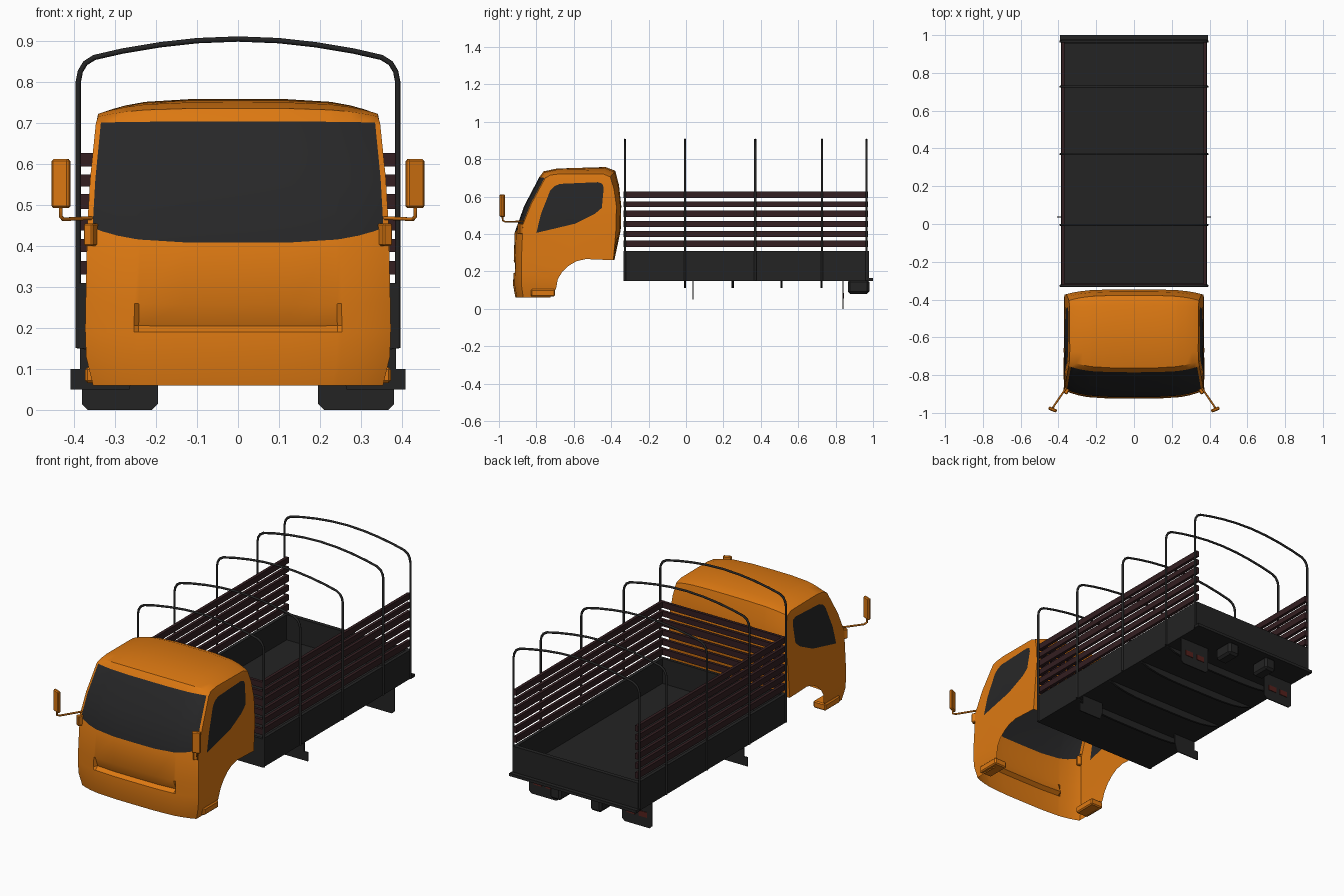
import bpy, bmesh, math

if "Cube" in bpy.data.objects:
    bpy.data.objects.remove(bpy.data.objects["Cube"])

def mat(name, rgb):
    m = bpy.data.materials.new(name)
    m.diffuse_color = (*rgb, 1)
    m.use_nodes = True
    m.node_tree.nodes["Principled BSDF"].inputs["Base Color"].default_value = m.diffuse_color
    return m

ORANGE = mat("orange_paint", (0.72, 0.19, 0.006))
BLACK = mat("black_metal", (0.017, 0.017, 0.017))
GLASS = mat("dark_glass", (0.02, 0.02, 0.021))
SLAT = mat("dark_maroon_wood", (0.033, 0.013, 0.015))
RED = mat("dull_red", (0.09, 0.015, 0.012))

def finish(name, bm, mats):
    me = bpy.data.meshes.new(name)
    bm.to_mesh(me)
    bm.free()
    for m in mats:
        me.materials.append(m)
    ob = bpy.data.objects.new(name, me)
    bpy.context.collection.objects.link(ob)
    return ob

def box(name, x, y, z, m, rot=0.0, bevel=0.0):
    """Box from (min, max) pairs on each axis."""
    bm = bmesh.new()
    bmesh.ops.create_cube(bm, size=1)
    for v in bm.verts:
        v.co = [v.co[i] * (r[1] - r[0]) for i, r in enumerate((x, y, z))]
    if bevel:
        bmesh.ops.bevel(bm, geom=bm.edges[:], offset=bevel, segments=1, affect='EDGES')
    ob = finish(name, bm, [m])
    ob.location = [(r[0] + r[1]) / 2 for r in (x, y, z)]
    ob.rotation_euler.z = rot
    return ob

def plate(name, pts, y, thick, m):
    """Outline in x,z extruded along y."""
    bm = bmesh.new()
    f = bm.faces.new([bm.verts.new((px, y - thick / 2, pz)) for px, pz in pts])
    r = bmesh.ops.extrude_face_region(bm, geom=[f])
    bmesh.ops.translate(bm, vec=(0, thick, 0),
                        verts=[e for e in r['geom'] if isinstance(e, bmesh.types.BMVert)])
    bmesh.ops.recalc_face_normals(bm, faces=bm.faces[:])
    return finish(name, bm, [m])

def tube(name, pts, radius, m):
    cu = bpy.data.curves.new(name, 'CURVE')
    cu.dimensions = '3D'
    cu.bevel_depth = radius
    cu.bevel_resolution = 1
    cu.use_fill_caps = True
    sp = cu.splines.new('POLY')
    sp.points.add(len(pts) - 1)
    for p, c in zip(sp.points, pts):
        p.co = (*c, 1)
    cu.materials.append(m)
    ob = bpy.data.objects.new(name, cu)
    bpy.context.collection.objects.link(ob)
    bpy.ops.object.select_all(action='DESELECT')
    bpy.context.view_layer.objects.active = ob
    ob.select_set(True)
    bpy.ops.object.convert(target='MESH')

# Cab shell rows: centre y, z then edge x, y, z, from front bottom over the roof to the back
ROWS = [
    (-.912, .060, .353, -.870, .060), (-.925, .130, .370, -.880, .130),
    (-.922, .190, .372, -.880, .190), (-.922, .205, .372, -.880, .210),
    (-.921, .258, .371, -.880, .265), (-.916, .408, .367, -.872, .450),
    (-.865, .550, .360, -.825, .565), (-.785, .703, .346, -.752, .700),
    (-.762, .735, .341, -.725, .715), (-.690, .750, .340, -.670, .722),
    (-.430, .758, .341, -.440, .720), (-.378, .738, .344, -.405, .705),
    (-.358, .660, .352, -.385, .640), (-.346, .550, .360, -.372, .550),
    (-.349, .420, .368, -.375, .420), (-.383, .260, .370, -.388, .260),
]
HALF = [0, .35, .65, .68, .80, .90, .965, 1]
US = [-u for u in HALF[:0:-1]] + HALF
ARCH = [(-.535, .266), (-.585, .255), (-.625, .232), (-.66, .20), (-.685, .16),
        (-.695, .108), (-.727, .06)]
WINDOW = [(-.80, .406), (-.775, .508), (-.727, .63), (-.705, .655), (-.674, .668), (-.47, .677),
          (-.447, .668), (-.44, .645), (-.45, .54), (-.487, .508), (-.594, .455)]

def side_x(z):
    tab = [(.06, .353), (.13, .37), (.2, .372), (.45, .367), (.565, .36), (.70, .346)]
    for (a, xa), (b, xb) in zip(tab, tab[1:]):
        if z <= b:
            return xa + (xb - xa) * (z - a) / (b - a)
    return tab[-1][1]

bm = bmesh.new()
grid = []
for i, (yc, zc, xe, ye, ze) in enumerate(ROWS):
    row = []
    for u in US:
        k = abs(u) ** 4
        dent = 0.022 if i == 3 and abs(u) < .66 else 0   # front intake groove
        row.append(bm.verts.new((xe * u, yc + (ye - yc) * k + dent, zc + (ze - zc) * k)))
    grid.append(row)
for i in range(len(ROWS) - 1):
    for j in range(len(US) - 1):
        f = bm.faces.new((grid[i][j], grid[i][j + 1], grid[i + 1][j + 1], grid[i + 1][j]))
        if i in (5, 6) and max(abs(US[j]), abs(US[j + 1])) < .97:
            f.material_index = 1                          # windscreen
# Cab sides with wheel arch and door window
for s, col in ((-1, 0), (1, -1)):
    outer = [r[col] for r in grid] + [bm.verts.new((s * side_x(z), y, z)) for y, z in ARCH]
    inner = [bm.verts.new((s * side_x(z), y, z)) for y, z in WINDOW]
    edges = []
    for loop in (outer, inner):
        for a, b in zip(loop, loop[1:] + loop[:1]):
            edges.append(bm.edges.get((a, b)) or bm.edges.new((a, b)))
    bmesh.ops.triangle_fill(bm, use_beauty=True, edges=edges, normal=(s, 0, 0))
    bm.faces.new(inner).material_index = 1
bmesh.ops.recalc_face_normals(bm, faces=bm.faces[:])
cab = finish("cab_shell", bm, [ORANGE, GLASS])
bpy.context.view_layer.objects.active = cab
cab.select_set(True)
bpy.ops.object.shade_smooth_by_angle(angle=math.radians(25))

def span(s, a, b):
    return tuple(sorted((s * a, s * b)))

# Paired parts: mirrors, steps, bed sides, slats, flaps, chassis ends
SLATS = [(.33, .364), (.385, .417), (.438, .47), (.49, .527), (.545, .574), (.593, .626)]
for s, n in ((1, "right"), (-1, "left")):
    box(f"mirror_{n}", span(s, .408, .454), (-.991, -.973), (.492, .612), ORANGE, s * .4, .005)
    tube(f"mirror_arm_{n}", [(s * .355, -.862, .468), (s * .425, -.965, .465),
                             (s * .432, -.980, .472), (s * .432, -.981, .50)], .005, ORANGE)
    box(f"mirror_bracket_{n}", span(s, .345, .37), (-.90, -.865), (.40, .455), ORANGE, s * .5, .004)
    box(f"cab_step_{n}", span(s, .295, .372), (-.83, -.70), (.066, .105), ORANGE, 0, .006)
    box(f"bed_side_{n}", span(s, .368, .387), (-.333, .973), (.155, .31), BLACK)
    for i, z in enumerate(SLATS):
        box(f"side_slat_{n}_{i}", span(s, .367, .384), (-.333, .972), z, SLAT)
    plate(f"front_flap_{n}", [(s * a, b) for a, b in
          [(.25, .155), (.25, .10), (.265, .05), (.408, .05), (.408, .10), (.385, .10), (.385, .155)]],
          .037, .006, BLACK)
    plate(f"rear_mudflap_{n}", [(s * a, b) for a, b in
          [(.195, .155), (.195, .015), (.21, 0), (.365, 0), (.38, .015), (.38, .155)]],
          .84, .006, BLACK)
    for k in range(2):
        box(f"reflector_{n}_{k}", span(s, .225 + k * .075, .275 + k * .075), (.842, .846),
            (.055, .085), RED)
    box(f"chassis_end_{n}", span(s, .09, .16), (.865, .98), (.08, .155), BLACK, 0, .012)

# Bed floor, front wall, tailgate, rear sill
box("bed_floor", (-.387, .387), (-.333, .973), (.15, .17), BLACK)
box("bed_front_wall", (-.387, .387), (-.334, -.318), (.155, .31), BLACK)
box("tailgate", (-.387, .387), (.955, .978), (.155, .31), BLACK)
box("rear_sill", (-.392, .392), (.97, 1.0), (.15, .166), BLACK)
for i, z in enumerate(SLATS):
    box(f"headboard_slat_{i}", (-.367, .367), (-.332, -.316), z, SLAT)

# Cross members under the floor, bowed downward
for i, y in enumerate((-.005, .25, .51, .725)):
    n = 12
    low = [(-.385 + .77 * k / n, .15 - .04 * (1 - abs(2 * k / n - 1) ** 4)) for k in range(1, n)]
    plate(f"cross_member_{i}", [(-.385, .152)] + low + [(.385, .152)], y, .012, BLACK)

# Canopy hoops
HOOP = [(.389, .152), (.389, .80), (.384, .825), (.372, .845), (.35, .859), (.28, .875),
        (.19, .89), (.1, .90), (0, .904)]
for i, y in enumerate((-.327, -.005, .37, .727, .966)):
    pts = [(-x, y, z) for x, z in HOOP] + [(x, y, z) for x, z in HOOP[-2::-1]]
    tube(f"canopy_hoop_{i}", pts, .0065, BLACK)
